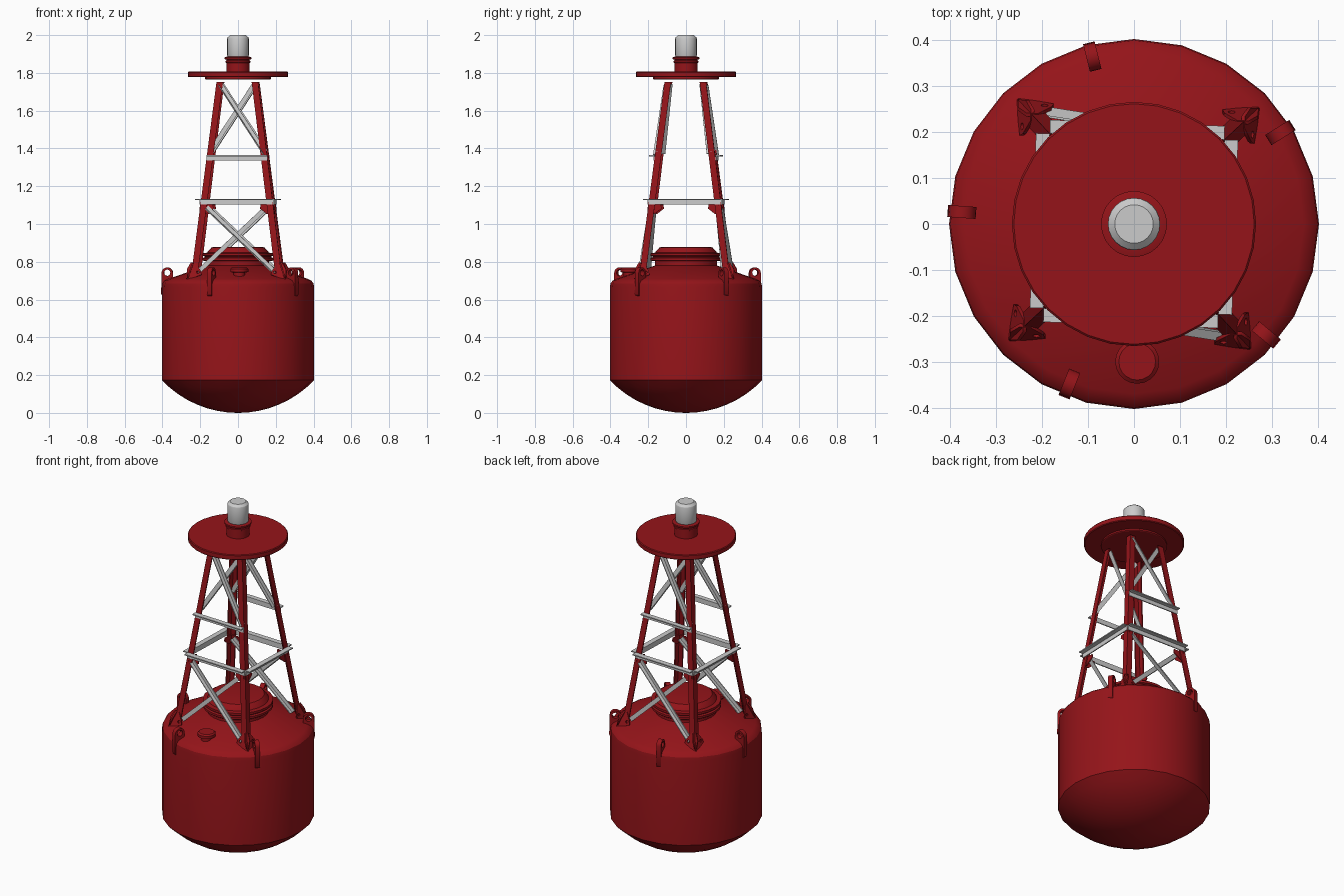
import bpy, bmesh
from math import radians, sin, cos, asin, pi
from mathutils import Matrix, Vector

if "Cube" in bpy.data.objects:
    bpy.data.objects.remove(bpy.data.objects["Cube"])

red = bpy.data.materials.new("red_paint")
red.diffuse_color = (0.3, 0.007, 0.01, 1)
red.use_nodes = True
red.node_tree.nodes["Principled BSDF"].inputs["Base Color"].default_value = red.diffuse_color


def finish(name, bm, mat=None, smooth=False):
    bmesh.ops.recalc_face_normals(bm, faces=bm.faces)
    me = bpy.data.meshes.new(name)
    bm.to_mesh(me)
    bm.free()
    ob = bpy.data.objects.new(name, me)
    bpy.context.collection.objects.link(ob)
    if mat:
        me.materials.append(mat)
    if smooth:
        bpy.ops.object.select_all(action='DESELECT')
        ob.select_set(True)
        bpy.context.view_layer.objects.active = ob
        bpy.ops.object.shade_smooth_by_angle(angle=radians(28))
    return ob


def lathe(name, profile, mat=None, n=24, at=(0, 0)):
    """Closed solid of revolution from (radius, z) points, bottom to top."""
    bm = bmesh.new()
    rings = []
    for r, z in profile:
        rings.append([bm.verts.new((at[0] + r * cos(2 * pi * i / n),
                                    at[1] + r * sin(2 * pi * i / n), z)) for i in range(n)])
    for a, b in zip(rings, rings[1:]):
        for i in range(n):
            j = (i + 1) % n
            bm.faces.new((a[i], a[j], b[j], b[i]))
    bm.faces.new(rings[0])
    bm.faces.new(rings[-1])
    return finish(name, bm, mat, True)


def prism(name, ring_a, ring_b, mat, m):
    """Solid joining two matching outlines."""
    bm = bmesh.new()
    a = [bm.verts.new(m @ Vector(p)) for p in ring_a]
    b = [bm.verts.new(m @ Vector(p)) for p in ring_b]
    n = len(a)
    for i in range(n):
        j = (i + 1) % n
        bm.faces.new((a[i], a[j], b[j], b[i]))
    bm.faces.new(a)
    bm.faces.new(b)
    return finish(name, bm, mat)


def angle_bar(name, a, b, u, v, w, t, m):
    """L-section bar from a to b with flanges along u and v."""
    u, v = Vector(u).normalized(), Vector(v).normalized()
    sec = [(0, 0), (w, 0), (w, t), (t, t), (t, w), (0, w)]
    return prism(name, [Vector(a) + u * i + v * j for i, j in sec],
                 [Vector(b) + u * i + v * j for i, j in sec], None, m)


def plate(name, loops, depth, m):
    """Flat plate with holes: the first loop is the outline, the others are cut out."""
    cu = bpy.data.curves.new(name, 'CURVE')
    cu.dimensions = '2D'
    cu.fill_mode = 'BOTH'
    cu.extrude = depth / 2
    for loop in loops:
        sp = cu.splines.new('POLY')
        sp.points.add(len(loop) - 1)
        for p, (x, y) in zip(sp.points, loop):
            p.co = (x, y, 0, 1)
        sp.use_cyclic_u = True
    cu.materials.append(red)
    ob = bpy.data.objects.new(name, cu)
    bpy.context.collection.objects.link(ob)
    ob.matrix_world = m
    bpy.ops.object.select_all(action='DESELECT')
    ob.select_set(True)
    bpy.context.view_layer.objects.active = ob
    bpy.ops.object.convert(target='MESH')


def arc(cx, cy, r, a0, a1, n):
    return [(cx + r * cos(radians(a0 + (a1 - a0) * i / n)),
             cy + r * sin(radians(a0 + (a1 - a0) * i / n))) for i in range(n + 1)]


def frame(o, x, y):
    x, y = Vector(x).normalized(), Vector(y).normalized()
    z = x.cross(y)
    m = Matrix((x, y, z)).transposed().to_4x4()
    m.translation = o
    return m


# hull with domed bottom and conical deck
R = 0.556
dome = [(R * sin(a), R - R * cos(a)) for a in
        [asin(0.403 / R) * i / 8 for i in range(1, 9)]]
lathe("hull", [(0.004, 0.0)] + dome + [(0.403, 0.665), (0.400, 0.685), (0.388, 0.70), (0.37, 0.709), (0.15, 0.785)], red)

# access hatch on deck centre
lathe("hatch_neck", [(0.165, 0.75), (0.165, 0.806)], red)
lathe("hatch_flange", [(0.18, 0.803), (0.187, 0.808), (0.187, 0.82), (0.176, 0.824), (0.176, 0.828),
                       (0.187, 0.832), (0.187, 0.845), (0.165, 0.848)], red)
lathe("hatch_lid", [(0.165, 0.845), (0.16, 0.855), (0.14, 0.876), (0.128, 0.878)], red)

# small filler cap at the front
lathe("filler_cap", [(0.03, 0.70), (0.03, 0.742), (0.048, 0.746), (0.048, 0.762), (0.040, 0.769)],
      red, 20, (0.007, -0.30))

# lifting lugs around the deck edge
for k in range(5):
    a = radians(32 + 72 * k)
    rad = Vector((cos(a), sin(a), 0))
    outline = arc(0.375, 0.74, 0.03, 180, 0, 10) + [(0.407, 0.63), (0.400, 0.62), (0.385, 0.62), (0.345, 0.70)]
    hole = arc(0.375, 0.742, 0.017, 0, 330, 11)
    plate(f"lifting_lug_{k}", [outline, hole], 0.026, frame((0, 0, 0), rad, (0, 0, 1)))


def outer(z):
    """Outer half-width of the tower at height z."""
    return 0.11 + (1.752 - z) * 0.127


# tower: one leg, foot and face per quarter turn
for k in range(4):
    m = Matrix.Rotation(radians(90 * k - 2), 4, 'Z')

    # angle-section leg
    rings = []
    for z in (0.715, 1.752):
        o, w, t = outer(z), 0.034, 0.007
        rings.append([(o, o, z), (o - w, o, z), (o - w, o - t, z), (o - t, o - t, z), (o - t, o - w, z), (o, o - w, z)])
    prism(f"tower_leg_{k}", rings[0], rings[1], red, m)

    # foot wings and knee gussets on both flanges of the leg
    wing = [(0, 0), (0.05, 0.018), (0.078, 0.03), (0.074, 0.05), (0.045, 0.098), (0.02, 0.098), (0, 0.06)]
    wing_hole = arc(0.058, 0.043, 0.008, 0, 315, 7)
    knee = [(0.0, 0.05), (0.07, 0.05), (0.073, 0.03), (0.035, 0), (0.0, 0)]
    oz = outer(1.05)
    for side in range(2):
        sw = (lambda p: p) if side == 0 else (lambda p: (p[1], p[0], p[2]))
        lean = sw((-0.1, -0.33, 0.94))
        along = sw((-1, 0, 0))
        lean = Vector(lean) - Vector(along) * Vector(lean).dot(Vector(along))
        plate(f"foot_wing_{k}_{side}", [wing, wing_hole], 0.008, m @ frame((0.262, 0.262, 0.703), along, lean))
        plate(f"knee_gusset_{k}_{side}", [knee], 0.006,
              m @ frame(sw((oz - 0.003, oz - 0.012, 1.052)), along, sw((0, -0.127, 1))))

    # middle rail on every face, angle section with top flange outward
    o = outer(1.12)
    angle_bar(f"middle_rail_{k}", (-o, -o, 1.133), (o, -o, 1.133), (0, 0, -1), (0, -1, 0), 0.03, 0.006, m)

    # front and back faces carry the upper rail and the crossed braces
    if k % 2 == 0:
        o = outer(1.35)
        angle_bar(f"upper_rail_{k}", (-o, -o, 1.364), (o, -o, 1.364), (0, 0, -1), (0, -1, 0), 0.028, 0.006, m)
        for tag, z0, z1, x0, x1 in (("lower", 0.745, 1.09, 0.205, 0.16), ("upper", 1.375, 1.742, 0.148, 0.092)):
            for s in (-1, 1):
                d = 0.012 if s > 0 else 0.019
                a = Vector((s * x0, -outer(z0) + d, z0))
                b = Vector((-s * x1, -outer(z1) + d, z1))
                ax = (b - a).normalized()
                n = Vector((0, 1, 0.127)).normalized()
                u = ax.cross(n)
                if u.z < 0:
                    u = -u
                a, b = a - u * 0.012, b - u * 0.012
                angle_bar(f"{tag}_brace_{k}_{'r' if s > 0 else 'l'}", a, b, u, n * -s, 0.024, 0.005, m)

# top platform
lathe("platform_underplate", [(0.17, 1.765), (0.175, 1.768), (0.175, 1.782)], red)
lathe("platform", [(0.262, 1.777), (0.266, 1.781), (0.266, 1.803), (0.262, 1.807)], red, 32)

# lantern base and lantern
lathe("lantern_base", [(0.062, 1.80), (0.062, 1.853), (0.066, 1.855), (0.066, 1.863), (0.062, 1.865),
                       (0.062, 1.87), (0.072, 1.873), (0.072, 1.882), (0.058, 1.886)], red)
lathe("lantern", [(0.052, 1.88), (0.057, 1.892), (0.057, 1.982), (0.055, 1.988), (0.042, 2.0)], None)
